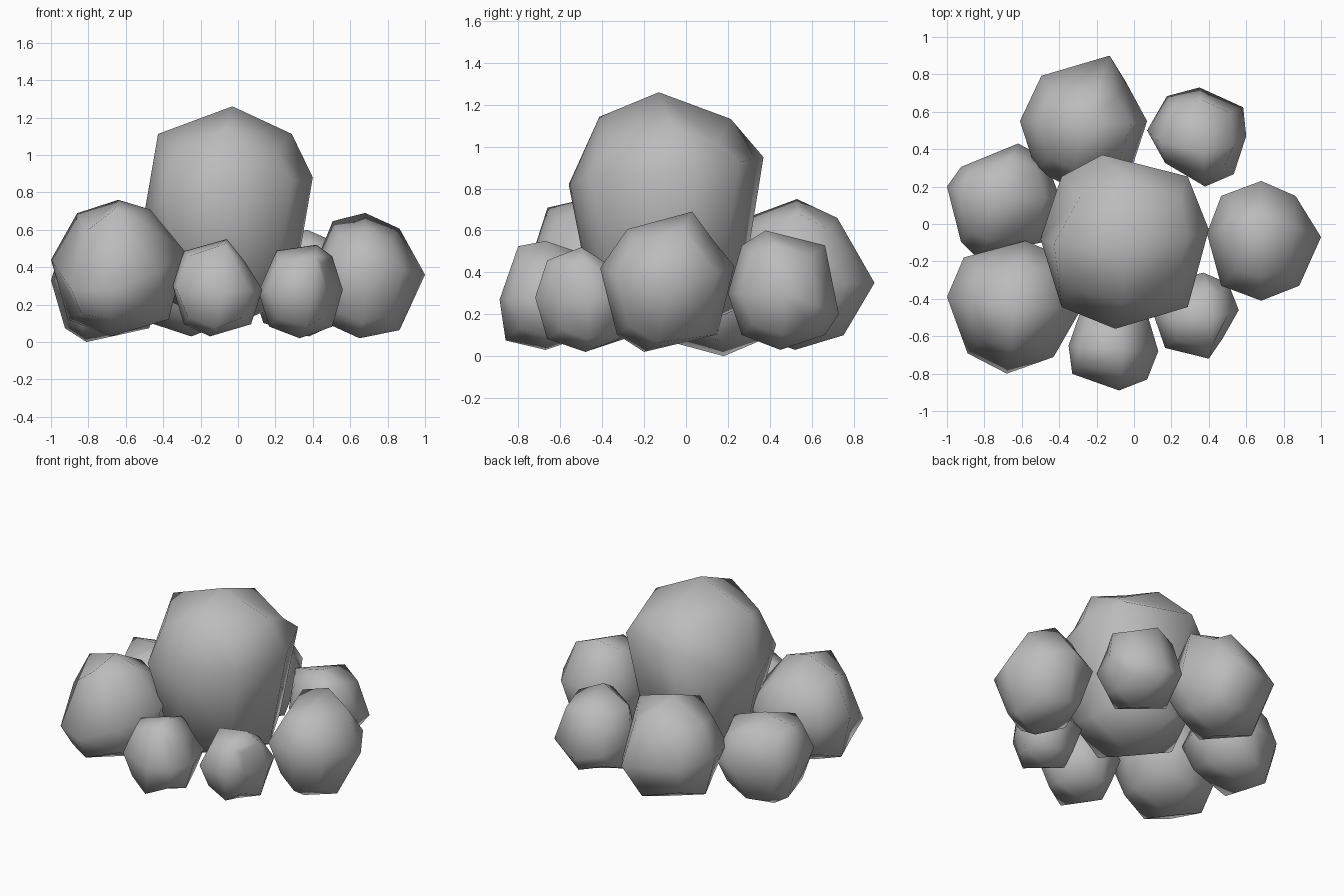
import bpy
import bmesh
from mathutils import Vector

default_cube = bpy.data.objects.get("Cube")
if default_cube:
    bpy.data.objects.remove(default_cube, do_unlink=True)

# One plain stone colour
STONE = (0.5, 0.5, 0.5, 1.0)
stone = bpy.data.materials.new("stone_grey")
stone.use_nodes = True
stone.diffuse_color = STONE
shader = stone.node_tree.nodes["Principled BSDF"]
shader.inputs["Base Color"].default_value = STONE
shader.inputs["Roughness"].default_value = 0.8

# Rounding of face centres, edge middles and corners of a softened cube
ROUNDING = {1: 1.0, 2: 0.75, 3: 0.57}
LEAN = 0.7


def chip_shift(side, chips):
    """Full shift on the chipped edge, half on the corners at its ends."""
    shift = Vector()
    for edge, move in chips.items():
        if edge == side:
            shift += Vector(move)
        elif all(side) and all(e in (0, s) for e, s in zip(edge, side)):
            shift += Vector(move) / 2
    return shift


def make_boulder(name, left, right, back, front, top, bottom, chips):
    """Softened cube stretched to six tips: +x, -x, +y, -y, +z, -z.

    Chips move single edges, keyed by the direction the edge faces.
    """
    tips = [(Vector(left), Vector(right)),
            (Vector(back), Vector(front)),
            (Vector(top), Vector(bottom))]
    centre = Vector([(high[axis] + low[axis]) / 2
                     for axis, (high, low) in enumerate(tips)])

    bm = bmesh.new()
    bmesh.ops.create_cube(bm, size=2)
    bmesh.ops.subdivide_edges(bm, edges=bm.edges[:], cuts=1, use_grid_fill=True)
    for vert in bm.verts:
        side = tuple(round(value) for value in vert.co)
        directions = sum(map(abs, side))
        offset = Vector()
        for axis, (high, low) in enumerate(tips):
            if side[axis]:
                tip = (high if side[axis] > 0 else low) - centre
                # the tip's sideways lean only moves the axes left free
                for other in range(3):
                    if other == axis:
                        offset[other] += tip[other]
                    elif side[other] == 0:
                        offset[other] += tip[other] * (LEAN if directions == 2 else 1)
        vert.co = centre + offset * ROUNDING[directions] + chip_shift(side, chips)
    for face in bm.faces:
        face.smooth = True
    bmesh.ops.recalc_face_normals(bm, faces=bm.faces[:])

    mesh = bpy.data.meshes.new(name)
    bm.to_mesh(mesh)
    bm.free()
    mesh.materials.append(stone)
    boulder = bpy.data.objects.new(name, mesh)
    bpy.context.collection.objects.link(boulder)
    return boulder


# Tall boulder in the middle
make_boulder("central_boulder",
             left=(.4, -.03, .88), right=(-.5, -.08, .69),
             back=(-.17, .37, .95), front=(-.1, -.56, .82),
             top=(-.03, -.13, 1.26), bottom=(-.05, -.1, .08),
             chips={(-1, 0, 1): (-.04, 0, 0), (0, 1, 1): (.08, -.04, .02),
                    (0, -1, 1): (0, .03, .03)})

# Ring of smaller rocks around it
make_boulder("left_rock",
             left=(1, -.07, .36), right=(.39, -.05, .36),
             back=(.68, .23, .43), front=(.68, -.41, .42),
             top=(.68, .03, .69), bottom=(.65, -.2, .02),
             chips={(0, 1, 1): (0, -.03, -.04), (0, -1, 1): (0, .05, 0),
                    (1, 1, 0): (-.06, 0, 0), (1, 0, 1): (-.06, 0, 0),
                    (1, 0, -1): (-.06, 0, -.04), (1, -1, 0): (-.04, 0, 0),
                    (-1, 0, 1): (.04, 0, .04)})
make_boulder("front_right_rock",
             left=(-.28, -.45, .48), right=(-1, -.39, .44),
             back=(-.58, -.09, .4), front=(-.68, -.8, .28),
             top=(-.64, -.44, .76), bottom=(-.68, -.45, .03),
             chips={(-1, -1, 0): (.02, .02, -.08), (0, -1, 1): (0, .05, .04),
                    (0, 1, 1): (0, -.02, -.04), (-1, 0, 1): (.05, 0, .02),
                    (1, 0, 1): (-.1, 0, .04), (1, -1, 0): (-.06, 0, 0)})
make_boulder("right_rock",
             left=(-.4, .15, .3), right=(-1, .2, .33),
             back=(-.62, .43, .3), front=(-.85, -.17, .3),
             top=(-.7, .13, .59), bottom=(-.81, .18, 0),
             chips={(-1, 1, 0): (0, -.05, 0), (-1, 0, 1): (0, 0, .05)})
make_boulder("back_right_rock",
             left=(.07, .55, .35), right=(-.61, .55, .4),
             back=(-.13, .9, .35), front=(-.35, .2, .35),
             top=(-.27, .53, .75), bottom=(-.25, .52, .03),
             chips={(1, 1, 0): (-.03, -.05, 0), (0, 1, 1): (0, -.09, 0),
                    (0, 1, -1): (0, -.06, -.02), (-1, 1, 0): (.03, -.02, 0),
                    (-1, 0, 1): (.02, 0, -.05), (1, 0, 1): (0, 0, .02)})
make_boulder("back_left_rock",
             left=(.6, .47, .3), right=(.07, .5, .3),
             back=(.35, .73, .2), front=(.38, .2, .3),
             top=(.37, .38, .6), bottom=(.38, .45, .03),
             chips={(-1, -1, 0): (.03, .06, 0), (1, 1, 0): (.05, -.04, 0),
                    (-1, 1, 0): (.04, .02, 0)})
make_boulder("front_rock",
             left=(.13, -.68, .28), right=(-.35, -.65, .3),
             back=(-.12, -.42, .3), front=(-.08, -.89, .27),
             top=(-.06, -.67, .55), bottom=(-.15, -.67, .03),
             chips={(1, 0, 1): (-.03, 0, -.06), (-1, -1, 0): (-.04, .03, 0),
                    (0, -1, -1): (0, -.03, -.02), (0, -1, 1): (0, .03, .04)})
make_boulder("front_left_rock",
             left=(.56, -.46, .28), right=(.11, -.5, .27),
             back=(.37, -.26, .3), front=(.4, -.72, .28),
             top=(.42, -.5, .52), bottom=(.33, -.48, .02),
             chips={(1, -1, 0): (-.03, .05, 0), (-1, 0, 1): (.04, 0, .03),
                    (0, 1, 1): (0, -.02, -.04)})
